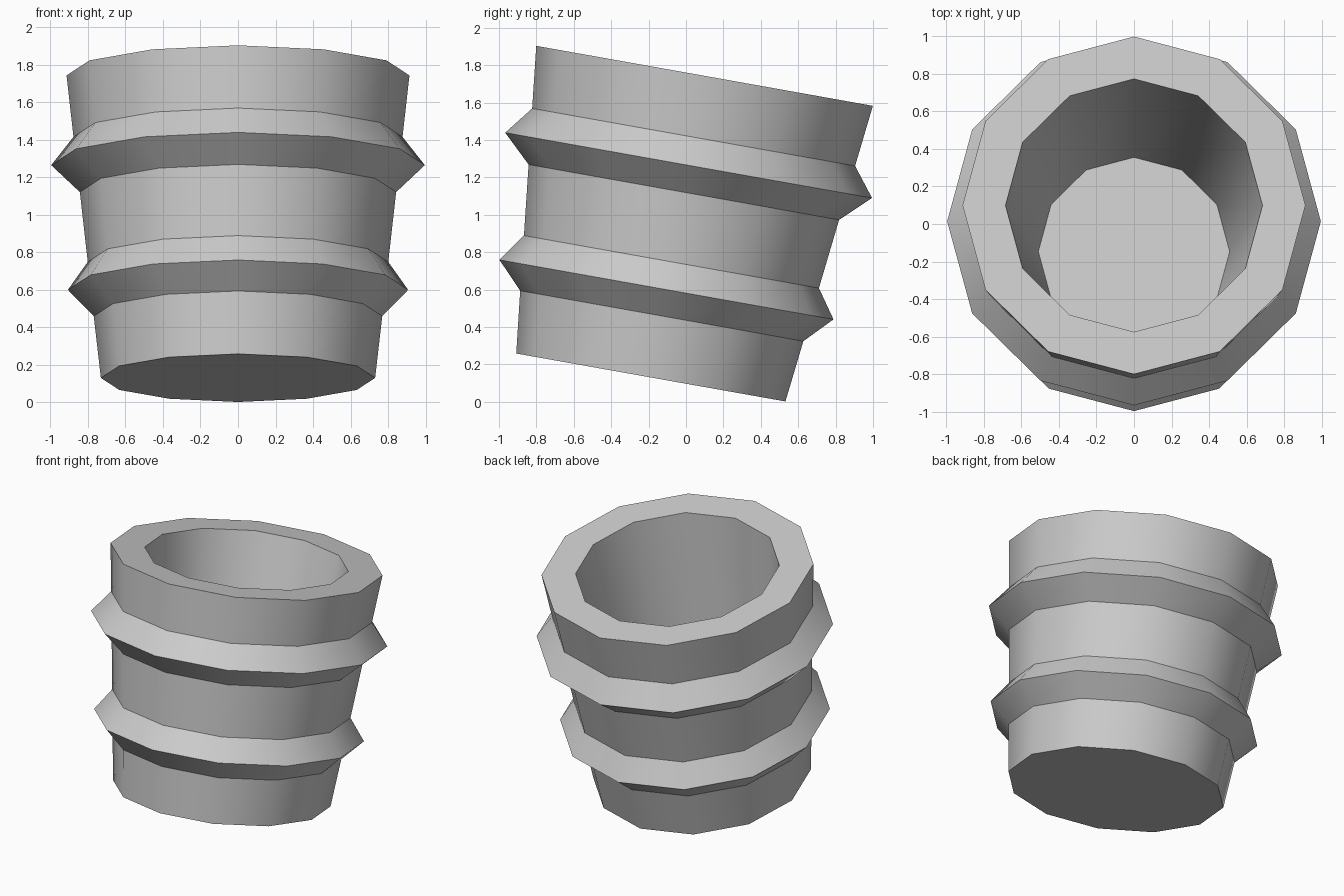
import bpy
import bmesh
from math import cos, sin, pi, radians

SIDES = 12
TILT = radians(-10.1)

cube = bpy.data.objects.get("Cube")
if cube:
    bpy.data.objects.remove(cube, do_unlink=True)

grey = bpy.data.materials.new("plain grey")
grey.use_nodes = True
colour = (0.6, 0.6, 0.6, 1)
grey.diffuse_color = colour
grey.node_tree.nodes["Principled BSDF"].inputs["Base Color"].default_value = colour


def lathe(name, profile):
    """Sweep (radius, height) points round the axis and cap both ends."""
    bm = bmesh.new()
    rings = []
    for radius, height in profile:
        angles = [2 * pi * i / SIDES for i in range(SIDES)]
        rings.append([bm.verts.new((radius * cos(a), radius * sin(a), height)) for a in angles])
    for low, high in zip(rings, rings[1:]):
        for i in range(SIDES):
            j = (i + 1) % SIDES
            bm.faces.new((low[i], low[j], high[j], high[i]))
    bm.faces.new(rings[0][::-1])
    bm.faces.new(rings[-1])
    mesh = bpy.data.meshes.new(name)
    bm.to_mesh(mesh)
    bm.free()
    mesh.materials.append(grey)
    obj = bpy.data.objects.new(name, mesh)
    bpy.context.collection.objects.link(obj)
    return obj


# Outer wall with two pointed bands, then over the rim and down to the inner floor
outer = [(0.731, 0), (0.769, 0.334), (0.907, 0.477), (0.801, 0.628),
         (0.843, 1.006), (0.996, 1.152), (0.877, 1.305), (0.914, 1.638)]
inner = [(0.685, 1.638), (0.51, 0.235)]
cup = lathe("banded_cup", outer + inner)

# Lean the cup towards the back
cup.location = (0, -0.188, 0.13)
cup.rotation_euler.x = TILT

# Smooth walls, sharp band and rim edges
bpy.ops.object.select_all(action="DESELECT")
cup.select_set(True)
bpy.context.view_layer.objects.active = cup
bpy.ops.object.shade_smooth_by_angle(angle=radians(33))
